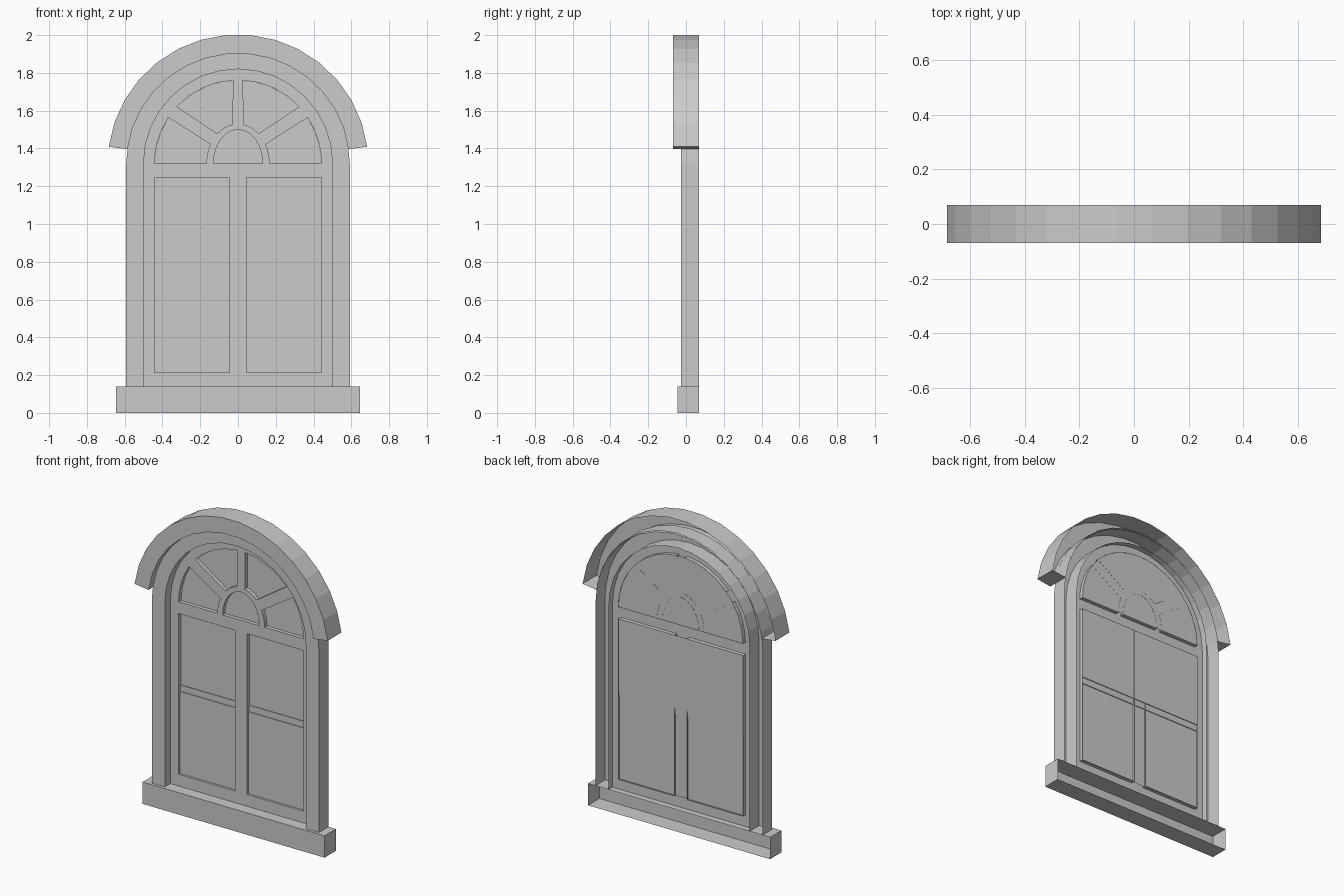
import bpy, bmesh
from math import sin, cos, radians

cube = bpy.data.objects.get("Cube")
if cube:
    bpy.data.objects.remove(cube, do_unlink=True)

grey = bpy.data.materials.new("plain grey")
grey.use_nodes = True
COLOUR = (0.6, 0.6, 0.6, 1)
grey.diffuse_color = COLOUR
grey.node_tree.nodes["Principled BSDF"].inputs["Base Color"].default_value = COLOUR

SPRING = 1.32   # height of the arch centre
BACK = 0.07     # rear plane, where the mouldings are open
SASH, PANE = 0.03, 0.055
SILL_TOP = 0.14


def finish(name, bm, fix_normals=True):
    if fix_normals:
        bmesh.ops.recalc_face_normals(bm, faces=bm.faces)
    mesh = bpy.data.meshes.new(name)
    bm.to_mesh(mesh)
    bm.free()
    mesh.materials.append(grey)
    obj = bpy.data.objects.new(name, mesh)
    bpy.context.collection.objects.link(obj)
    return obj


def arc(rx, rz, start, end, steps):
    """Points (x, z) on an elliptical arc about the arch centre."""
    angles = [radians(start + (end - start) * i / steps) for i in range(steps + 1)]
    return [(rx * cos(a), SPRING + rz * sin(a)) for a in angles]


def arch(r):
    return [(r, SILL_TOP)] + arc(r, r, 0, 180, 16) + [(-r, SILL_TOP)]


def moulding(name, outer, inner, front, capped):
    """Channel with an outer wall, front and inner wall, open at the back."""
    bm = bmesh.new()
    rows = [[bm.verts.new((p[0], y, p[1])) for p in path]
            for path, y in ((outer, BACK), (outer, front), (inner, front), (inner, BACK))]
    for a, b in zip(rows, rows[1:]):
        for i in range(len(a) - 1):
            bm.faces.new((a[i], a[i + 1], b[i + 1], b[i]))
    if capped:
        for i in (0, -1):
            bm.faces.new([row[i] for row in rows])
    finish(name, bm)


def sheet(name, points, y):
    bm = bmesh.new()
    bm.faces.new([bm.verts.new((x, y, z)) for x, z in points])
    finish(name, bm, False)


def mirrored(loop):
    return [(-x, z) for x, z in loop]


# Arched hood and window frame
moulding("hood", arc(0.69, 0.683, 7.5, 172.5, 15),
         arc(0.59, 0.583, 7.5, 172.5, 15), -0.07, True)
moulding("frame", arch(0.592), arch(0.5), -0.027, False)

# Sill: a box without its back
bm = bmesh.new()
bmesh.ops.create_cube(bm, size=1)
for v in bm.verts:
    v.co = (v.co.x * 1.29, -0.045 if v.co.y < 0 else BACK, SILL_TOP if v.co.z > 0 else 0)
rear = [f for f in bm.faces if f.calc_center_median().y > BACK - 0.01]
bmesh.ops.delete(bm, geom=rear, context='FACES_ONLY')
finish("sill", bm, False)

# Openings of the sash: two tall lights and a five-part fanlight
LOW, HIGH, HALF, BAR = 0.215, 1.245, 0.442, 0.044
tall = [(BAR, LOW), (HALF, LOW), (HALF, HIGH), (BAR, HIGH)]
side_fan = arc(HALF, HALF, 0, 33.5, 4) + arc(0.167, 0.21, 29, 0, 4)
top_fan = arc(HALF, HALF, 43, 86.4, 4) + arc(0.167, 0.21, 80.4, 49, 4)
hub = arc(0.13, 0.18, 0, 180, 12)
openings = [hub]
for loop in (tall, side_fan, top_fan):
    openings += [loop, mirrored(loop)]

# Sash: one pierced front sheet with reveals running back to the glass
bm = bmesh.new()
edges = []
for loop in [arch(0.5)] + openings:
    verts = [bm.verts.new((x, SASH, z)) for x, z in loop]
    edges += [bm.edges.new((a, b)) for a, b in zip(verts, verts[1:] + verts[:1])]
inner_edges = edges[len(arch(0.5)):]
bmesh.ops.triangle_fill(bm, edges=edges, use_beauty=True, normal=(0, -1, 0))
reveal = bmesh.ops.extrude_edge_only(bm, edges=inner_edges)["geom"]
for v in reveal:
    if isinstance(v, bmesh.types.BMVert):
        v.co.y = PANE
finish("sash", bm)

# Fanlight glass behind the glazing bars
sheet("fanlight_glass", arc(HALF, HALF, 0, 180, 16), PANE - 0.001)

# Lower glass, stepped at the meeting rail
bm = bmesh.new()
UPPER, RAIL, LOWER = PANE - 0.001, PANE - 0.006, PANE - 0.011
profile = [(UPPER, HIGH), (UPPER, 0.78), (RAIL, 0.78),
           (RAIL, 0.74), (LOWER, 0.74), (LOWER, LOW)]
rows = [[bm.verts.new((x, y, z)) for y, z in profile] for x in (-HALF, HALF)]
for i in range(len(profile) - 1):
    bm.faces.new((rows[0][i], rows[0][i + 1], rows[1][i + 1], rows[1][i]))
finish("lower_glass", bm, False)
